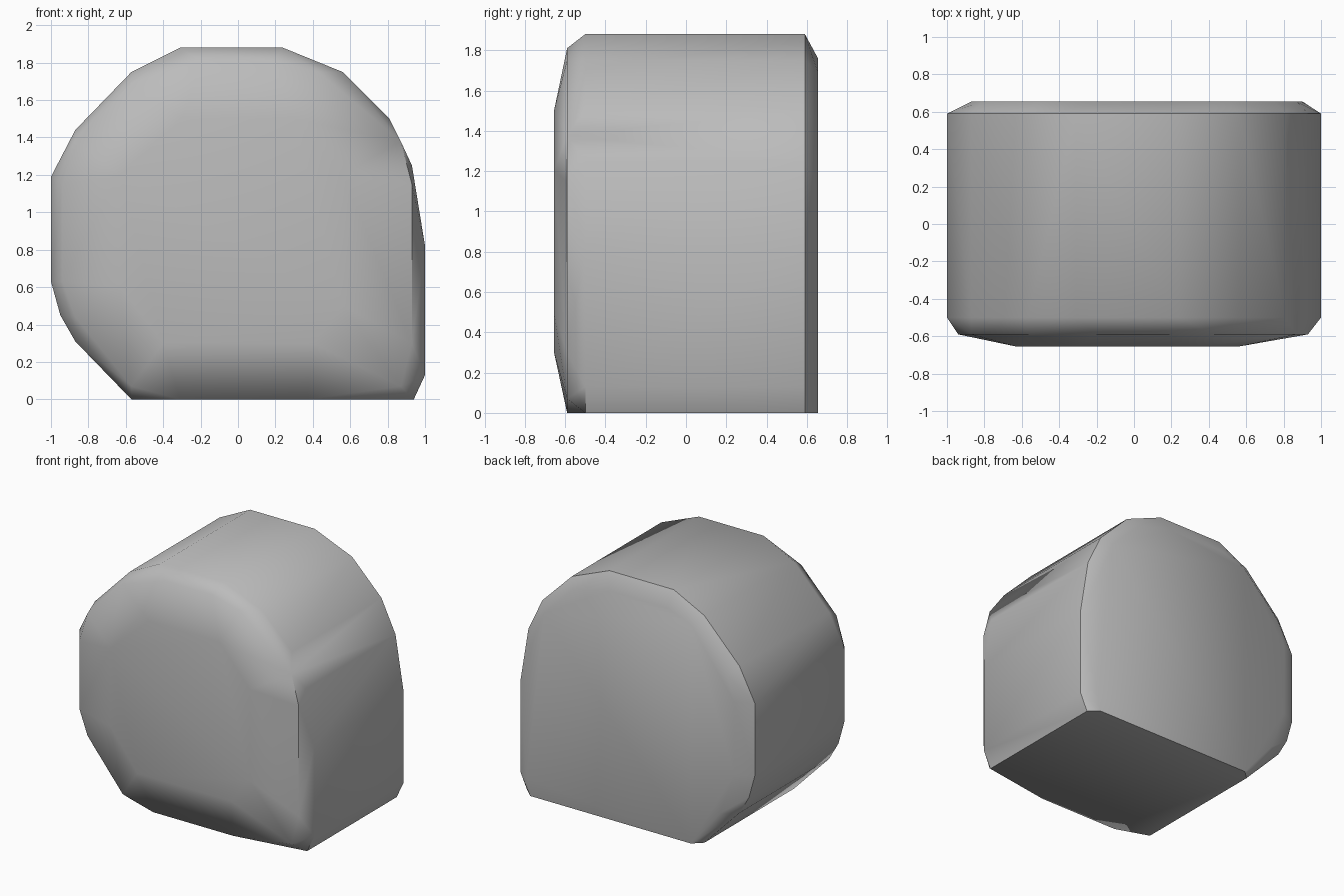
import bpy
import bmesh
import math

cube = bpy.data.objects.get("Cube")
if cube:
    bpy.data.objects.remove(cube, do_unlink=True)

# Plain stone grey
grey = bpy.data.materials.new("stone grey")
grey.use_nodes = True
colour = (0.5, 0.5, 0.5, 1)
grey.diffuse_color = colour
grey.node_tree.nodes["Principled BSDF"].inputs["Base Color"].default_value = colour

# Cross-sections (x, z) of the boulder from front to back
front_cap = [(-.63, .6), (-.63, 1.2), (-.3, 1.5), (.3, 1.5), (.56, 1.2),
             (.56, .5), (.4, .3), (-.4, .3)]
front_rim = [(-.57, .07), (-.31, 0), (.37, 0), (.75, .07), (.87, .07), (.93, .3),
             (.93, 1.15), (.87, 1.38), (.43, 1.75), (.19, 1.81), (-.2, 1.81),
             (-.57, 1.69), (-.87, 1.38), (-.94, 1.15), (-.94, .63), (-.87, .44)]
body = [(-1, 1.19), (-.87, 1.44), (-.57, 1.75), (-.31, 1.88), (.24, 1.88),
        (.56, 1.75), (.81, 1.5), (.93, 1.25), (1, .82), (1, .13), (.94, 0),
        (-.57, 0), (-.87, .31), (-.95, .45), (-1, .63)]
back_cap = [(.87, 0), (.9, .13), (.87, 1.15), (.75, 1.44), (.5, 1.69), (.2, 1.76),
            (-.3, 1.76), (-.5, 1.69), (-.81, 1.38), (-.87, 1.19), (-.87, .63),
            (-.75, .3), (-.5, 0)]
sections = [(-.655, front_cap), (-.59, front_rim), (-.5, body), (.59, body), (.655, back_cap)]

# Wrap the sections in one chunky convex skin
bm = bmesh.new()
for y, outline in sections:
    for x, z in outline:
        bm.verts.new((x, y, z))
hull = bmesh.ops.convex_hull(bm, input=bm.verts)
loose = [v for v in bm.verts if not v.link_faces]
bmesh.ops.delete(bm, geom=loose, context='VERTS')
bmesh.ops.dissolve_limit(bm, angle_limit=math.radians(1), verts=bm.verts, edges=bm.edges)
bmesh.ops.recalc_face_normals(bm, faces=bm.faces)
mesh = bpy.data.meshes.new("boulder")
bm.to_mesh(mesh)
bm.free()
mesh.materials.append(grey)
boulder = bpy.data.objects.new("boulder", mesh)
bpy.context.collection.objects.link(boulder)

# Soft facets with only the hard rims kept sharp
bpy.ops.object.select_all(action='DESELECT')
boulder.select_set(True)
bpy.context.view_layer.objects.active = boulder
bpy.ops.object.shade_smooth_by_angle(angle=math.radians(42))
